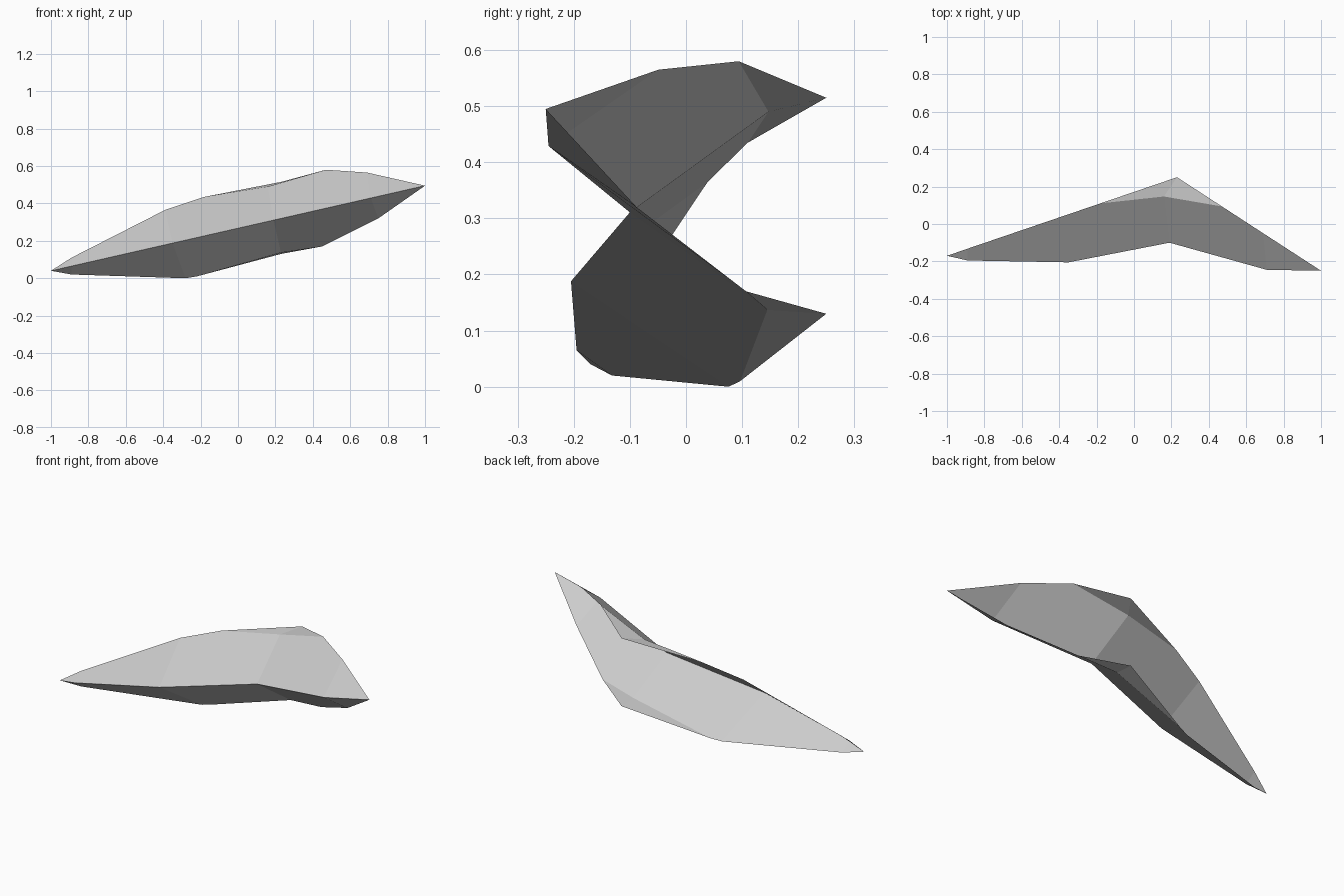
import bpy
import bmesh
from mathutils import Vector

default_cube = bpy.data.objects.get("Cube")
if default_cube:
    bpy.data.objects.remove(default_cube, do_unlink=True)

# One plain grey for the whole shell
grey = bpy.data.materials.new("plain grey")
grey.use_nodes = True
grey.diffuse_color = (0.6, 0.6, 0.6, 1)
grey.node_tree.nodes["Principled BSDF"].inputs["Base Color"].default_value = grey.diffuse_color

BEND_X, BEND_Y = 0.23, 0.25


def crease_point(x, y):
    """Point on the leading crease, which rises steadily along x."""
    return Vector((x, y, 0.04 + 0.2275 * (x + 1)))


def rim_point(x, z):
    """Point on the open rear rim, two straight runs meeting at the bend."""
    slope = 0.341 if x < BEND_X else -0.65
    return Vector((x, BEND_Y + slope * (x - BEND_X), z))


# Leading crease shared by the upper and lower sheets
crease = [crease_point(x, y) for x, y in (
    (-1, -0.17), (-0.89, -0.195), (-0.35, -0.205),
    (0.19, -0.10), (0.71, -0.245), (1, -0.25))]


def build_sheet(name, rim, hub, flip):
    """Faceted sheet from crease to rim, with a bevelled bend around the hub."""
    bm = bmesh.new()
    tip_a, near_a, mid_a, centre, near_b, tip_b = [bm.verts.new(p) for p in crease]
    rim_a, wide_a, bevel_a, corner, bevel_b, rim_b = [
        bm.verts.new(rim_point(x, z)) for x, z in rim]
    inner = bm.verts.new(hub)
    outlines = (
        (tip_a, near_a, rim_a),
        (near_a, mid_a, wide_a, rim_a),
        (mid_a, centre, inner, bevel_a, wide_a),
        (bevel_a, inner, corner),
        (inner, bevel_b, corner),
        (centre, near_b, rim_b, bevel_b, inner),
        (near_b, tip_b, rim_b),
    )
    for outline in outlines:
        bm.faces.new(outline[::-1] if flip else outline)
    mesh = bpy.data.meshes.new(name)
    bm.to_mesh(mesh)
    bm.free()
    mesh.materials.append(grey)
    sheet = bpy.data.objects.new(name, mesh)
    bpy.context.collection.objects.link(sheet)
    return sheet


# Upper sheet
build_sheet("upper_sheet",
            ((-0.89, 0.11), (-0.39, 0.365), (-0.18, 0.435),
             (BEND_X, 0.515), (0.47, 0.58), (0.69, 0.565)),
            (0.16, 0.147, 0.49), False)

# Lower sheet
build_sheet("lower_sheet",
            ((-0.89, 0.02), (-0.28, 0), (-0.22, 0.01),
             (BEND_X, 0.13), (0.45, 0.17), (0.75, 0.32)),
            (BEND_X, 0.145, 0.137), True)
